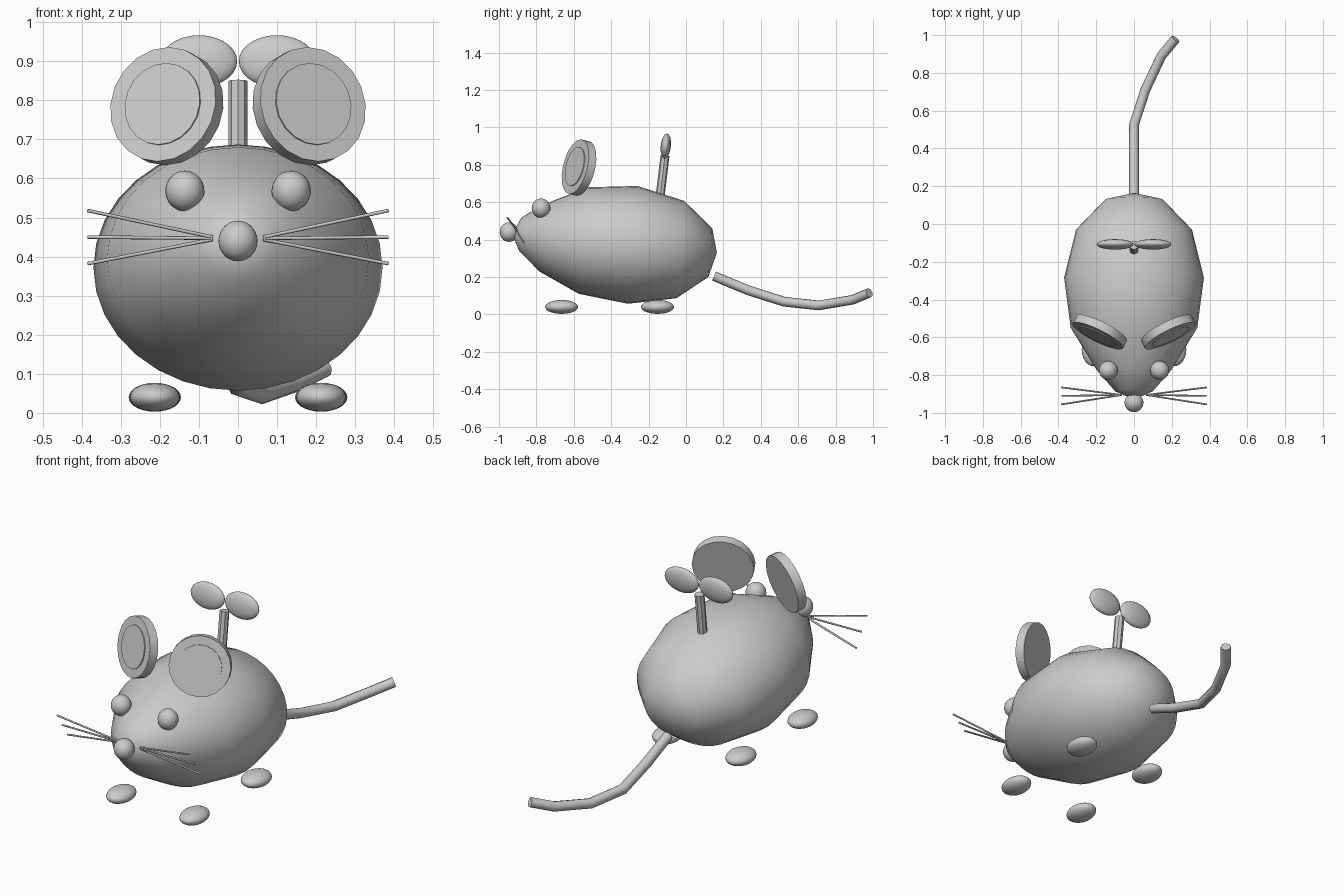
import bpy, bmesh, math
from mathutils import Vector, Matrix

if "Cube" in bpy.data.objects:
    bpy.data.objects.remove(bpy.data.objects["Cube"], do_unlink=True)

grey = bpy.data.materials.new("grey")
grey.use_nodes = True
grey.diffuse_color = (0.6, 0.6, 0.6, 1)
grey.node_tree.nodes["Principled BSDF"].inputs["Base Color"].default_value = (0.6, 0.6, 0.6, 1)


def finish(name, bm, smooth=True, angle=None):
    bmesh.ops.recalc_face_normals(bm, faces=bm.faces)
    mesh = bpy.data.meshes.new(name)
    bm.to_mesh(mesh)
    bm.free()
    mesh.materials.append(grey)
    obj = bpy.data.objects.new(name, mesh)
    bpy.context.collection.objects.link(obj)
    for poly in mesh.polygons:
        poly.use_smooth = smooth
    if angle:
        bpy.ops.object.select_all(action='DESELECT')
        obj.select_set(True)
        bpy.context.view_layer.objects.active = obj
        bpy.ops.object.shade_smooth_by_angle(angle=math.radians(angle))
    return obj


def ellipsoid(name, centre, radii, tilt=0):
    bm = bmesh.new()
    matrix = (Matrix.Translation(centre) @ Matrix.Rotation(tilt, 4, 'X')
              @ Matrix.Diagonal((*radii, 1)))
    bmesh.ops.create_uvsphere(bm, u_segments=24, v_segments=14, radius=1, matrix=matrix)
    return finish(name, bm)


def rod(name, start, end, radius, sides, angle=None):
    start, end = Vector(start), Vector(end)
    axis = end - start
    turn = axis.to_track_quat('Z', 'Y').to_matrix().to_4x4()
    bm = bmesh.new()
    bmesh.ops.create_cone(bm, cap_ends=True, segments=sides, radius1=radius, radius2=radius,
                          depth=axis.length, matrix=Matrix.Translation((start + end) / 2) @ turn)
    return finish(name, bm, False, angle)


# Body: lofted rings (y, centre height, half width, half height), leaning slightly
rings = [(0.13, 0.33, 0.153, 0.13), (-0.03, 0.347, 0.307, 0.26), (-0.285, 0.372, 0.37, 0.315),
         (-0.55, 0.395, 0.335, 0.285), (-0.77, 0.41, 0.2, 0.18), (-0.885, 0.43, 0.1, 0.09)]
SIDES = 32
bm = bmesh.new()
loops = []
for y, z, rx, rz in rings:
    loop = []
    for i in range(SIDES):
        a = math.tau * i / SIDES
        dz = rz * math.sin(a)
        loop.append(bm.verts.new((rx * math.cos(a), y + 0.08 * dz, z + dz)))
    loops.append(loop)
rump = bm.verts.new((0, 0.165, 0.33))
snout = bm.verts.new((0, -0.93, 0.43))
for i in range(SIDES):
    j = (i + 1) % SIDES
    for a, b in zip(loops, loops[1:]):
        bm.faces.new((a[i], a[j], b[j], b[i]))
    bm.faces.new((rump, loops[0][i], loops[0][j]))
    bm.faces.new((snout, loops[-1][i], loops[-1][j]))
finish("body", bm)

ellipsoid("nose", (0, -0.946, 0.44), (0.05, 0.05, 0.052))

# Paired parts
for side, s in (("left", 1), ("right", -1)):
    ellipsoid(side + "_eye", (s * 0.136, -0.775, 0.568), (0.05, 0.05, 0.052))
    ellipsoid(side + "_front_foot", (s * 0.213, -0.665, 0.04), (0.064, 0.088, 0.037))
    ellipsoid(side + "_back_foot", (s * 0.213, -0.152, 0.04), (0.067, 0.088, 0.037))

    # Ear disc with a thin raised plate inside it
    centre = Vector((s * 0.182, -0.572, 0.785))
    normal = Vector((s * 0.43, -0.87, 0.22)).normalized()
    front = centre + normal * 0.023
    rod(side + "_ear", centre - normal * 0.023, front, 0.15, 20, 30)
    rod(side + "_inner_ear", front - normal * 0.003, front + normal * 0.005, 0.107, 20, 30)

    # Whiskers fan out from beside the nose
    for level, k in (("upper", 1), ("middle", 0), ("lower", -1)):
        rod(f"{side}_{level}_whisker", (s * 0.065, -0.905, 0.447 + 0.003 * k),
            (s * 0.385, -0.91 - 0.045 * k, 0.45 + 0.068 * k), 0.0045, 8, 60)

    # Wind-up key wings
    ellipsoid(side + "_key_wing", (s * 0.1, -0.108, 0.9), (0.098, 0.027, 0.067), math.radians(-6))

rod("key_shaft", (0, -0.14, 0.62), (0, -0.112, 0.85), 0.024, 8)

# Tail: tube along a bent path
path = [(0, 0.15, 0.205), (0, 0.33, 0.13), (0, 0.525, 0.068), (0.06, 0.71, 0.048),
        (0.145, 0.89, 0.078), (0.22, 0.98, 0.115)]
curve = bpy.data.curves.new("tail", 'CURVE')
curve.dimensions = '3D'
curve.bevel_depth = 0.026
curve.bevel_resolution = 2
curve.use_fill_caps = True
spline = curve.splines.new('POLY')
spline.points.add(len(path) - 1)
for point, co in zip(spline.points, path):
    point.co = (*co, 1)
curve.materials.append(grey)
bpy.context.collection.objects.link(bpy.data.objects.new("tail", curve))
